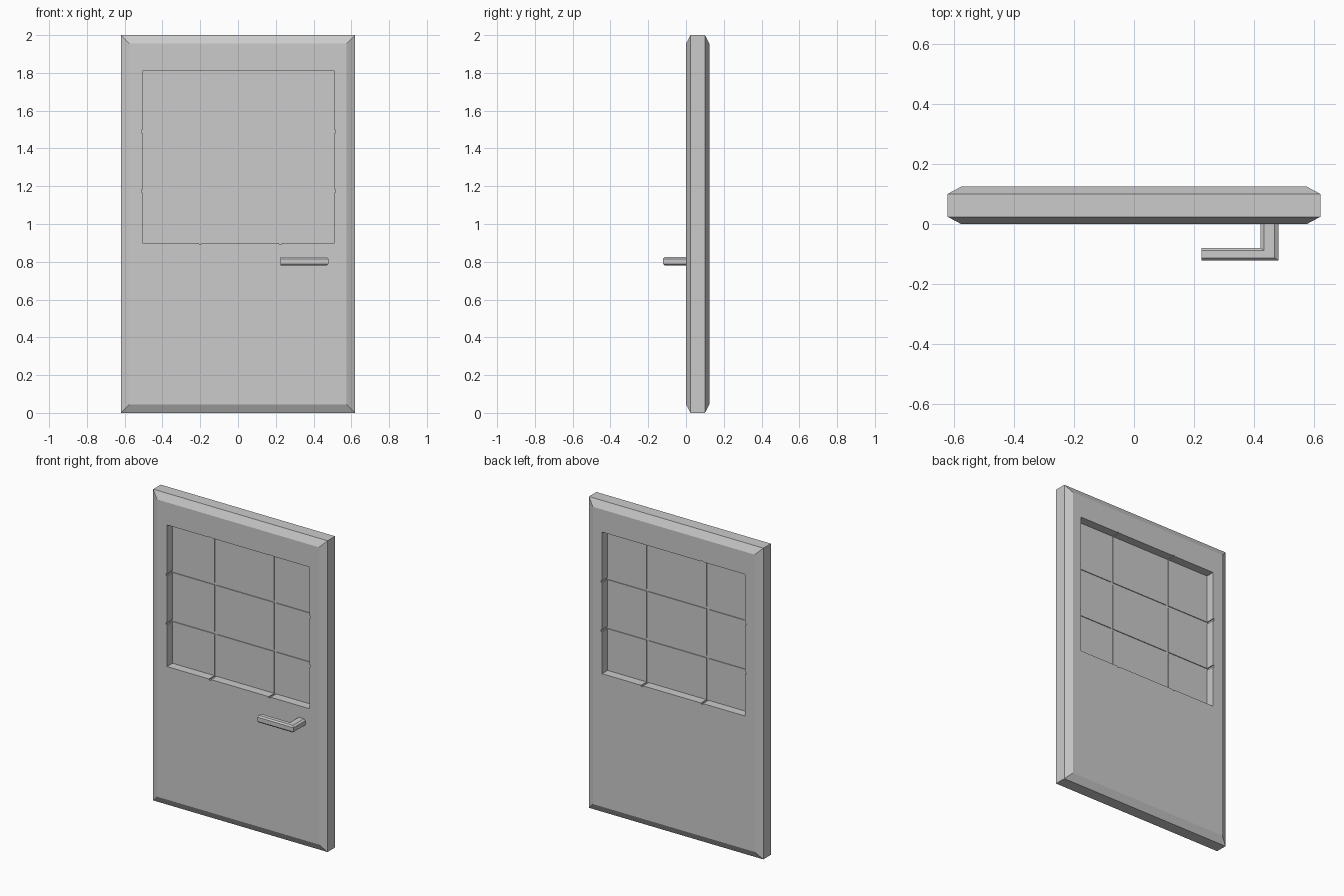
import bpy, bmesh

if "Cube" in bpy.data.objects:
    bpy.data.objects.remove(bpy.data.objects["Cube"])


def lofted(name, rings):
    """Solid skinned through a list of equal-sized vertex rings."""
    bm = bmesh.new()
    loops = [[bm.verts.new(p) for p in r] for r in rings]
    n = len(loops[0])
    for a, b in zip(loops, loops[1:]):
        for i in range(n):
            j = (i + 1) % n
            bm.faces.new((a[i], a[j], b[j], b[i]))
    bm.faces.new(loops[0])
    bm.faces.new(loops[-1])
    bmesh.ops.recalc_face_normals(bm, faces=bm.faces)
    me = bpy.data.meshes.new(name)
    bm.to_mesh(me)
    bm.free()
    ob = bpy.data.objects.new(name, me)
    bpy.context.collection.objects.link(ob)
    return ob


def rect(x0, x1, z0, z1, y):
    return [(x0, y, z0), (x1, y, z0), (x1, y, z1), (x0, y, z1)]


def cut(target, x0, x1, y0, y1, z0, z1):
    """Subtract a box from the target."""
    cutter = lofted("cutter", [rect(x0, x1, z0, z1, y) for y in (y0, y1)])
    mod = target.modifiers.new("cut", 'BOOLEAN')
    mod.operation, mod.solver, mod.object = 'DIFFERENCE', 'EXACT', cutter
    bpy.context.view_layer.objects.active = target
    bpy.ops.object.modifier_apply(modifier=mod.name)
    bpy.data.objects.remove(cutter)


# Door slab with bevelled front and back edges
door = lofted("door_slab", [
    rect(-0.62 + c, 0.62 - c, c, 2 - c, y)
    for y, c in ((0, 0.045), (0.024, 0), (0.1, 0), (0.124, 0.045))])

# Window recess and pane-dividing grooves, same on front and back
L, R, B, T = -0.505, 0.51, 0.9, 1.81
E, W = 0.007, 0.007
for recess, groove in (((-0.05, 0.056), (-0.06, 0.061)), ((0.068, 0.17), (0.063, 0.18))):
    cut(door, L, R, *recess, B, T)
    for x in (-0.2, 0.225):
        cut(door, x - W, x + W, *groove, B - E, T + E / 2)
    for z in (1.175, 1.49):
        cut(door, L - E, R + E, *groove, z - W, z + W)


def handle_ring(inner, outer, z0=0.78, z1=0.825, cu=0.2, cz=0.009):
    """Chamfered section running from an inner to an outer xy point."""
    uz = [(0, z0 + cz), (cu, z0), (1 - cu, z0), (1, z0 + cz),
          (1, z1 - cz), (1 - cu, z1), (cu, z1), (0, z1 - cz)]
    return [(inner[0] + (outer[0] - inner[0]) * u,
             inner[1] + (outer[1] - inner[1]) * u, z) for u, z in uz]


# Lever handle: stem, mitred corner, grip
lofted("door_handle", [
    handle_ring((0.42, 0.005), (0.48, 0.005)),
    handle_ring((0.42, -0.079), (0.48, -0.121)),
    handle_ring((0.225, -0.079), (0.225, -0.121))])
